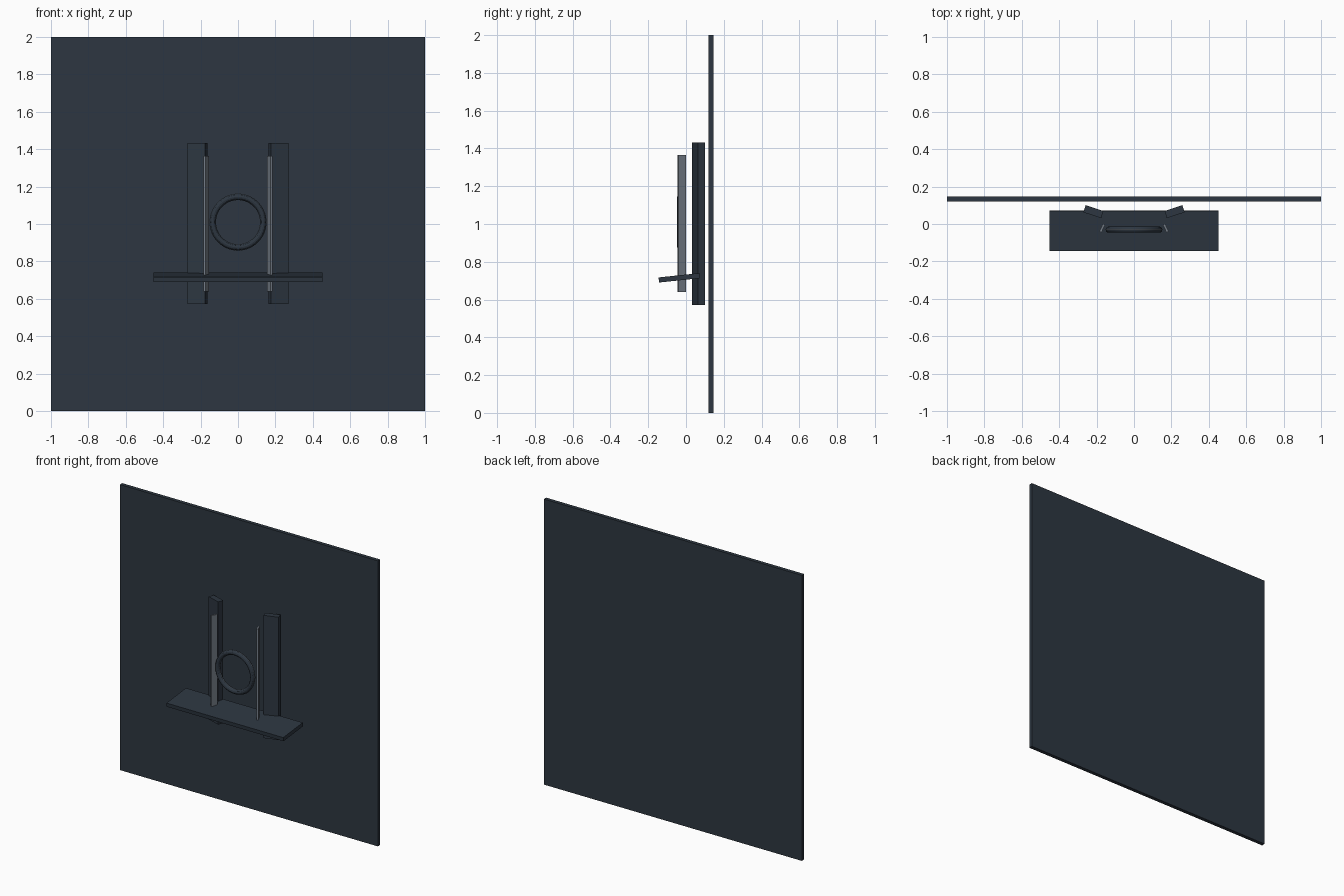
import bpy
import math

if "Cube" in bpy.data.objects:
    bpy.data.objects.remove(bpy.data.objects["Cube"], do_unlink=True)


def material(name, color):
    mat = bpy.data.materials.new(name)
    mat.use_nodes = True
    rgba = (*color, 1)
    mat.diffuse_color = rgba
    mat.node_tree.nodes["Principled BSDF"].inputs["Base Color"].default_value = rgba
    return mat


slate = material("dark slate", (0.026, 0.037, 0.052))
steel = material("pale steel", (0.18, 0.21, 0.25))


def box(name, center, size, mat, rotation=(0, 0, 0)):
    bpy.ops.mesh.primitive_cube_add(size=1, location=center, rotation=rotation)
    obj = bpy.context.object
    obj.name = name
    obj.scale = size
    obj.data.materials.append(mat)
    return obj


def ring(name, radius, tube, y, mat):
    bpy.ops.mesh.primitive_torus_add(
        major_radius=radius, minor_radius=tube, major_segments=64,
        minor_segments=12, location=(0, y, 1.01), rotation=(math.pi / 2, 0, 0))
    obj = bpy.context.object
    obj.name = name
    obj.data.materials.append(mat)
    bpy.ops.object.shade_smooth_by_angle()
    return obj


# Backdrop and tilted shelf
box("back_panel", (0, 0.133, 1), (2, 0.026, 2), slate)
box("shelf", (0, -0.036, 0.715), (0.905, 0.217, 0.027), slate, (math.radians(6), 0, 0))

# Mirrored uprights and light strips
for side, s in (("left", 1), ("right", -1)):
    box(side + "_upright", (s * 0.217, 0.066, 1.002), (0.1, 0.04, 0.86),
        slate, (0, 0, s * math.radians(18)))
    box(side + "_strip", (s * 0.17, -0.022, 1.002), (0.0125, 0.045, 0.725),
        steel, (0, 0, s * math.radians(25)))

# Ring with pale rims
ring("ring", 0.135, 0.0165, -0.03, slate)
ring("outer_ring_rim", 0.15, 0.0025, -0.03, steel)
ring("inner_ring_rim", 0.12, 0.0025, -0.03, steel)
